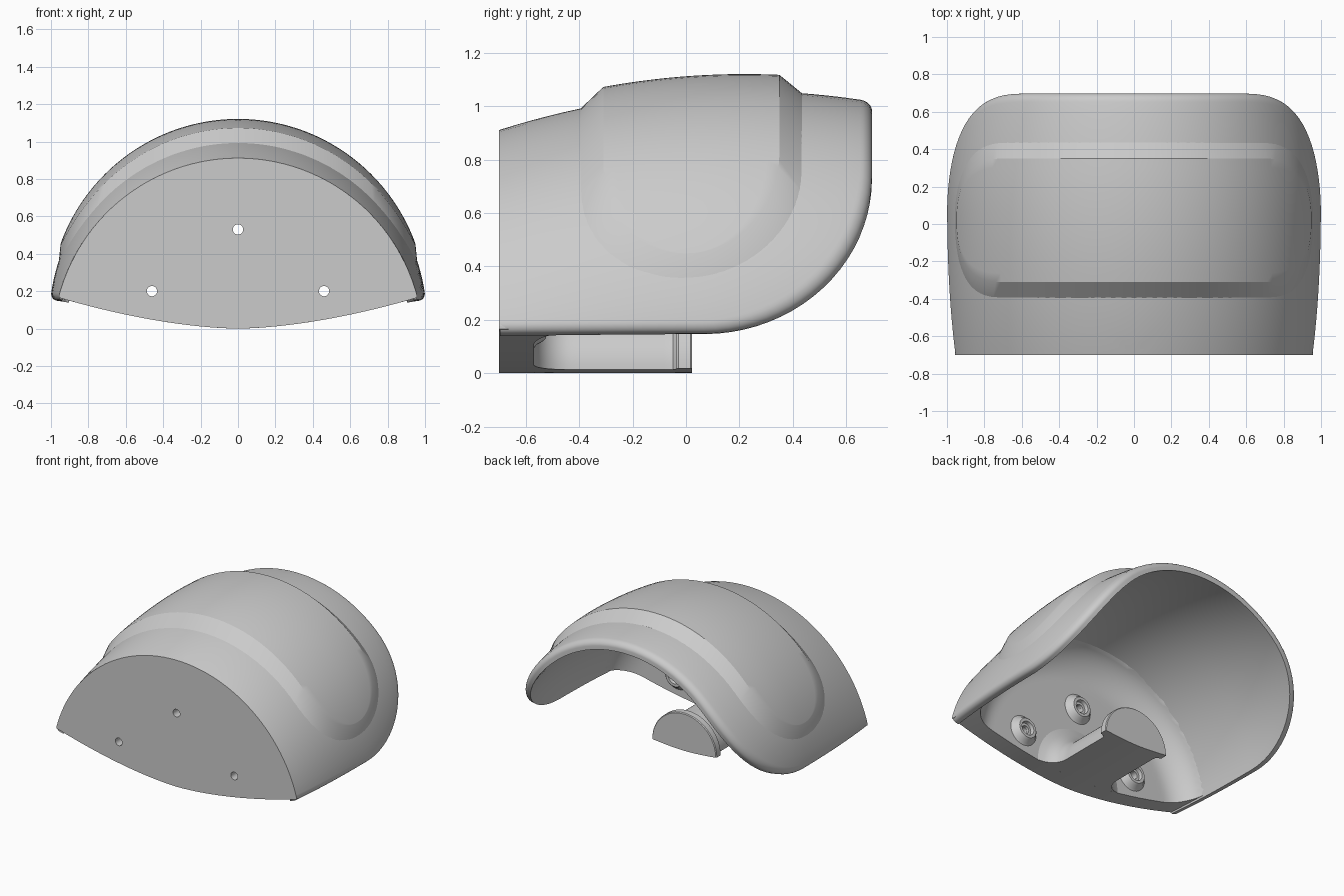
import bpy, bmesh, math
from math import sin, cos, acos, pi, sqrt

cube = bpy.data.objects.get("Cube")
if cube:
    bpy.data.objects.remove(cube, do_unlink=True)

grey = bpy.data.materials.new("light_grey")
grey.use_nodes = True
grey.diffuse_color = (0.6, 0.6, 0.6, 1)
grey.node_tree.nodes["Principled BSDF"].inputs["Base Color"].default_value = (0.6, 0.6, 0.6, 1)

FRONT, WALL, BACK = -0.7, -0.57, 0.697
THICK, BLEND = 0.06, 0.18


def loft(name, rows, closed=False, caps=False):
    """Skin a list of equally long point rows into one object."""
    bm = bmesh.new()
    grid = [[bm.verts.new(p) for p in row] for row in rows]
    n = len(rows[0])
    for a, b in zip(grid, grid[1:]):
        for i in range(n if closed else n - 1):
            j = (i + 1) % n
            bm.faces.new((a[i], a[j], b[j], b[i]))
    if caps:
        bm.faces.new(grid[0])
        bm.faces.new(grid[-1])
    bmesh.ops.remove_doubles(bm, verts=bm.verts, dist=0.0003)
    bmesh.ops.recalc_face_normals(bm, faces=bm.faces)
    mesh = bpy.data.meshes.new(name)
    bm.to_mesh(mesh)
    bm.free()
    mesh.materials.append(grey)
    obj = bpy.data.objects.new(name, mesh)
    bpy.context.collection.objects.link(obj)
    return obj


def smooth(obj, degrees=32):
    bpy.ops.object.select_all(action='DESELECT')
    obj.select_set(True)
    bpy.context.view_layer.objects.active = obj
    bpy.ops.object.shade_smooth_by_angle(angle=math.radians(degrees))


# Hood surface: circular arcs whose radius and centre drift along y
def radius(y):
    return 1.01 - 0.04 * min(0, y) ** 2 - 0.22 * max(0, y - 0.05) ** 2


def centre(y):
    return 1.057 - 0.172 * (y - 0.22) ** 2 - radius(y)


def on_hood(angle, y, offset=0.0, lift=0.0):
    r = radius(y) + offset
    return (r * sin(angle), y, centre(y) + lift + r * cos(angle))


def underside(x):
    return 0.165 * (abs(x) / 0.957) ** 1.7


def fillet(d, r):
    """Extra height at distance d from a corner rounded with radius r."""
    d = min(max(d, 0), r)
    return r - sqrt(max(0, r * r - (r - d) ** 2))


# Hood shell: lower edge runs straight, then sweeps up to the back
half_edge = [(FRONT + 0.002 + 0.768 * i / 12, 0.153) for i in range(13)]
for i in range(1, 21):
    a = pi / 2 * i / 20
    half_edge.append((0.07 + (BACK - 0.07) * sin(a), 0.773 - 0.62 * cos(a)))
half_edge = [(acos((z - centre(y)) / radius(y)), y) for y, z in half_edge]
t_back = half_edge[-1][0]
edge = half_edge + [(t_back * (1 - i / 10), BACK) for i in range(1, 20)]
edge += [(-t, y) for t, y in reversed(half_edge)]

# rim profile as (scale towards front apex, depth): round outside, sharp inside
rings = [(0.968 * i / 22, 0) for i in range(23)]
for i in range(1, 9):
    a = pi / 2 * i / 8
    rings.append((0.97 + 0.03 * sin(a), -0.035 * (1 - cos(a))))
rings.append((1, -THICK))
rings += [(i / 22, -THICK) for i in range(21, -1, -1)]
start = FRONT + 0.002
shell = loft("hood_shell", [[on_hood(s * t, start + s * (y - start), d) for t, y in edge]
                            for s, d in rings])
smooth(shell)

# Raised pad: straight band over the top, half-elliptic ends, chamfered border
COLS, ACROSS = 72, 14
OUTER, INNER = math.radians(72.5), math.radians(70)


def end_taper(angle, limit, span):
    rise = min(1, max(0, cos(angle) - cos(limit)) / span)
    return sqrt(1 - (1 - rise) ** 2)


pad_rows = []
for i in range(COLS + 1):
    u = sin(pi / 2 * (2 * i / COLS - 1))
    wide = 0.42 * end_taper(u * OUTER, OUTER, 0.39)
    flat = 0.33 * end_taper(u * INNER, INNER, 0.36)
    row = [on_hood(u * OUTER, 0.02 - wide, -0.004)]
    for j in range(ACROSS + 1):
        row.append(on_hood(u * INNER, 0.02 + flat * (2 * j / ACROSS - 1), 0, 0.064))
    row.append(on_hood(u * OUTER, 0.02 + wide, -0.004))
    pad_rows.append(row)
smooth(loft("raised_pad", pad_rows), 25)


# Front wall: flat outside, filleted into the hood inside
def wall_depth(x, z):
    """Find y where the blend between wall and hood lies, by bisection."""
    near, far = WALL, WALL + BLEND
    for _ in range(24):
        y = (near + far) / 2
        gap = radius(y) - THICK - math.hypot(x, z - centre(y))
        if y < WALL + fillet(gap, BLEND):
            near = y
        else:
            far = y
    return far


def arc_height(x, y, inset):
    return centre(y) + sqrt(max(0, (radius(y) - inset) ** 2 - x * x))


STEPS = 32
wall_rows = []
for i in range(61):
    x = 0.957 * sin(pi / 2 * (i / 30 - 1))
    xb = x * 0.985
    low, low_b = underside(x), underside(xb)
    high = max(low, arc_height(x, FRONT, 0))
    high_b = max(low_b, arc_height(xb, WALL + BLEND, THICK - 0.015))
    front, back = [], []
    for j in range(STEPS + 1):
        t = sin(pi / 2 * j / STEPS)
        z = low_b + (high_b - low_b) * t
        front.append((x, FRONT, low + (high - low) * t))
        back.append((xb, wall_depth(xb, z), z))
    wall_rows.append(front + back[::-1])
wall = loft("front_wall", wall_rows, closed=True, caps=True)


def turned(name, x, z, profile, caps=False, sides=32):
    """Revolve (radius, y) pairs about an axis along y."""
    return loft(name, [[(x + r * cos(2 * pi * k / sides), y, z + r * sin(2 * pi * k / sides))
                        for k in range(sides)] for r, y in profile], closed=True, caps=caps)


# Screw holes and their bosses
BOSS = [(0.115, -0.575), (0.095, -0.562), (0.08, -0.535), (0.07, -0.525),
        (0.05, -0.525), (0.045, -0.55), (0.028, -0.55), (0.028, -0.6)]
for label, x, z in (("left", 0.46, 0.2), ("right", -0.46, 0.2), ("upper", 0, 0.53)):
    cutter = turned("hole_cutter", x, z, [(0.0275, -0.8), (0.0275, -0.4)], caps=True)
    cutter.hide_render = True
    mod = wall.modifiers.new("hole", 'BOOLEAN')
    mod.operation, mod.solver, mod.object = 'DIFFERENCE', 'EXACT', cutter
    bpy.context.view_layer.objects.active = wall
    bpy.ops.object.modifier_apply(modifier=mod.name)
    bpy.data.objects.remove(cutter, do_unlink=True)
    smooth(turned(label + "_screw_boss", x, z, BOSS))
smooth(wall)


# Hook: a domed neck from the wall ending in a half-round flange
def dome(y, w, h):
    top = [(w * cos(pi * k / 32), y, underside(w) + h * sin(pi * k / 32)) for k in range(33)]
    base = [(w * (k / 8 - 1), y, underside(w * (k / 8 - 1))) for k in range(1, 16)]
    return top + base


neck_rows = []
for i in range(31):
    y = -0.575 + 0.545 * i / 30
    grow = fillet(y - WALL, 0.14) + fillet(-0.03 - y, 0.03)
    neck_rows.append(dome(y, 0.215 + grow, 0.21 + grow))
smooth(loft("hook_neck", neck_rows, closed=True, caps=True))
smooth(loft("hook_flange", [dome(-0.035, 0.25, 0.245), dome(-0.028, 0.257, 0.252),
                            dome(0.016, 0.257, 0.252), dome(0.022, 0.252, 0.247)],
            closed=True, caps=True))
